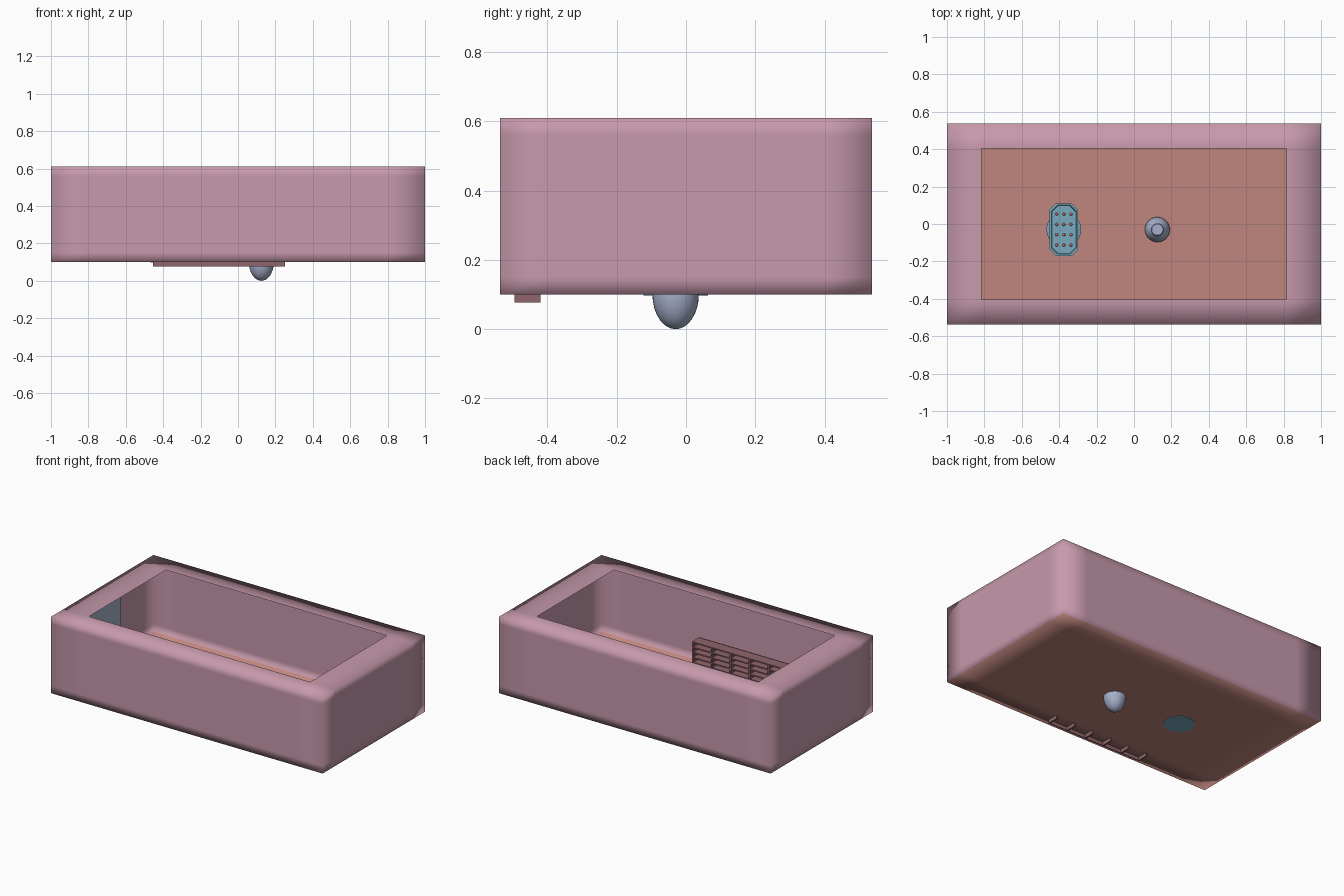
import bpy, bmesh, math

if "Cube" in bpy.data.objects:
    bpy.data.objects.remove(bpy.data.objects["Cube"])


def material(name, rgb):
    m = bpy.data.materials.new(name)
    m.diffuse_color = (*rgb, 1)
    m.use_nodes = True
    m.node_tree.nodes["Principled BSDF"].inputs["Base Color"].default_value = m.diffuse_color
    return m


PINK = material("pink wall", (0.57, 0.32, 0.41))
FLOOR = material("terracotta floor", (0.53, 0.24, 0.21))
TEAL = material("teal", (0.19, 0.40, 0.52))
GREY = material("blue grey", (0.38, 0.43, 0.60))
WOOD = material("dark wood", (0.28, 0.13, 0.15))
RED = material("red peg", (0.60, 0.17, 0.13))


def finish(bm, name, mats, smooth=None):
    me = bpy.data.meshes.new(name)
    bm.to_mesh(me)
    bm.free()
    ob = bpy.data.objects.new(name, me)
    bpy.context.collection.objects.link(ob)
    for m in mats:
        me.materials.append(m)
    if smooth is not None:
        for p in me.polygons:
            p.use_smooth = True
        if smooth < 180:
            bpy.context.view_layer.objects.active = ob
            ob.select_set(True)
            bpy.ops.object.shade_smooth_by_angle(angle=math.radians(smooth))
            ob.select_set(False)
    return ob


def add_box(bm, x0, x1, y0, y1, z0, z1):
    vs = bmesh.ops.create_cube(bm, size=1)["verts"]
    for v in vs:
        v.co.x = x0 if v.co.x < 0 else x1
        v.co.y = y0 if v.co.y < 0 else y1
        v.co.z = z0 if v.co.z < 0 else z1


def lathe(name, mat, profile, cx, cy, n=32):
    bm = bmesh.new()
    rings = []
    for r, z in profile:
        rings.append([bm.verts.new((cx + r * math.cos(i * math.tau / n),
                                    cy + r * math.sin(i * math.tau / n), z)) for i in range(n)])
    for a, b in zip(rings, rings[1:]):
        for i in range(n):
            j = (i + 1) % n
            bm.faces.new((a[i], a[j], b[j], b[i]))
    bm.faces.new(rings[0][::-1])
    bm.faces.new(rings[-1])
    return finish(bm, name, [mat], 40)


# Room shell: single-sheet walls, floor and inward rim, softly shaded
xs = [-1, -0.815, 0.815, 1]
ys = [-0.5375, -0.405, 0.405, 0.5375]
zs = [0.1, 0.15, 0.56, 0.61]
bm = bmesh.new()


def quad(*pts):
    return bm.faces.new([bm.verts.new(p) for p in pts])


for i in range(3):
    for j in range(3):
        x0, x1, y0, y1 = xs[i], xs[i + 1], ys[j], ys[j + 1]
        quad((x0, y0, 0.1), (x0, y1, 0.1), (x1, y1, 0.1), (x1, y0, 0.1)).material_index = 1
        if (i, j) != (1, 1):
            quad((x0, y0, 0.61), (x1, y0, 0.61), (x1, y1, 0.61), (x0, y1, 0.61))
        z0, z1 = zs[j], zs[j + 1]
        quad((x0, ys[0], z0), (x1, ys[0], z0), (x1, ys[0], z1), (x0, ys[0], z1))
        quad((x1, ys[3], z0), (x0, ys[3], z0), (x0, ys[3], z1), (x1, ys[3], z1))
        y0, y1 = ys[i], ys[i + 1]
        quad((xs[3], y0, z0), (xs[3], y1, z0), (xs[3], y1, z1), (xs[3], y0, z1))
        quad((xs[0], y1, z0), (xs[0], y0, z0), (xs[0], y0, z1), (xs[0], y1, z1))
bmesh.ops.remove_doubles(bm, verts=bm.verts, dist=0.0005)
finish(bm, "room_shell", [PINK, FLOOR], 180)

# Panel on the left wall
bm = bmesh.new()
add_box(bm, -0.995, -0.987, -0.2, 0.18, 0.12, 0.5)
finish(bm, "wall_panel", [GREY])

# Bookcase against the front wall
bm = bmesh.new()
bx0, bx1, by0, by1 = -0.455, 0.25, -0.495, -0.42
add_box(bm, bx0, bx1, by0, by0 + 0.006, 0.077, 0.28)
for i in range(6):
    x = bx0 + 0.005 + (bx1 - bx0 - 0.01) * i / 5
    add_box(bm, x - 0.005, x + 0.005, by0, by1, 0.077, 0.275)
for i in range(6):
    z = 0.105 + 0.034 * i
    add_box(bm, bx0, bx1, by0, by1, z - 0.004, z + 0.004)
finish(bm, "bookcase", [WOOD])

# Egg-shaped vase sunk through the floor
body = [(max(0.067 * math.sin(t), 0.002), 0.1 - 0.1 * math.cos(t))
        for t in [math.pi * k / 16 for k in range(14)]]
lathe("vase", GREY, body + [(0.028, 0.2), (0.026, 0.225), (0.034, 0.235), (0.03, 0.24)],
      0.125, -0.03)

# Table: round foot, stem and chamfered top
tx, ty = -0.375, -0.03
lathe("table_foot", TEAL, [(0.093, 0.097), (0.093, 0.112), (0.05, 0.125), (0.032, 0.14),
                           (0.032, 0.2)], tx, ty)


def octagon(hx, hy, c):
    return [(tx + sx, ty + sy) for sx, sy in (
        (hx, -hy + c), (hx, hy - c), (hx - c, hy), (-hx + c, hy),
        (-hx, hy - c), (-hx, -hy + c), (-hx + c, -hy), (hx - c, -hy))]


bm = bmesh.new()
loops = [(0.068, 0.132, 0.195), (0.076, 0.14, 0.203), (0.076, 0.14, 0.222),
         (0.067, 0.131, 0.222), (0.064, 0.128, 0.213)]
rings = [[bm.verts.new((x, y, z)) for x, y in octagon(hx, hy, 0.033)] for hx, hy, z in loops]
for a, b in zip(rings, rings[1:]):
    for i in range(8):
        j = (i + 1) % 8
        bm.faces.new((a[i], a[j], b[j], b[i]))
bm.faces.new(rings[0][::-1])
bm.faces.new(rings[-1])
finish(bm, "table_top", [TEAL])

# Small red pegs on the table
bm = bmesh.new()
for i in range(3):
    for j in range(4):
        p = bmesh.ops.create_uvsphere(bm, u_segments=10, v_segments=6, radius=0.008)["verts"]
        bmesh.ops.translate(bm, verts=p, vec=(tx + (i - 1) * 0.038, ty + (j - 1.5) * 0.055, 0.217))
finish(bm, "table_pegs", [RED], 60)
